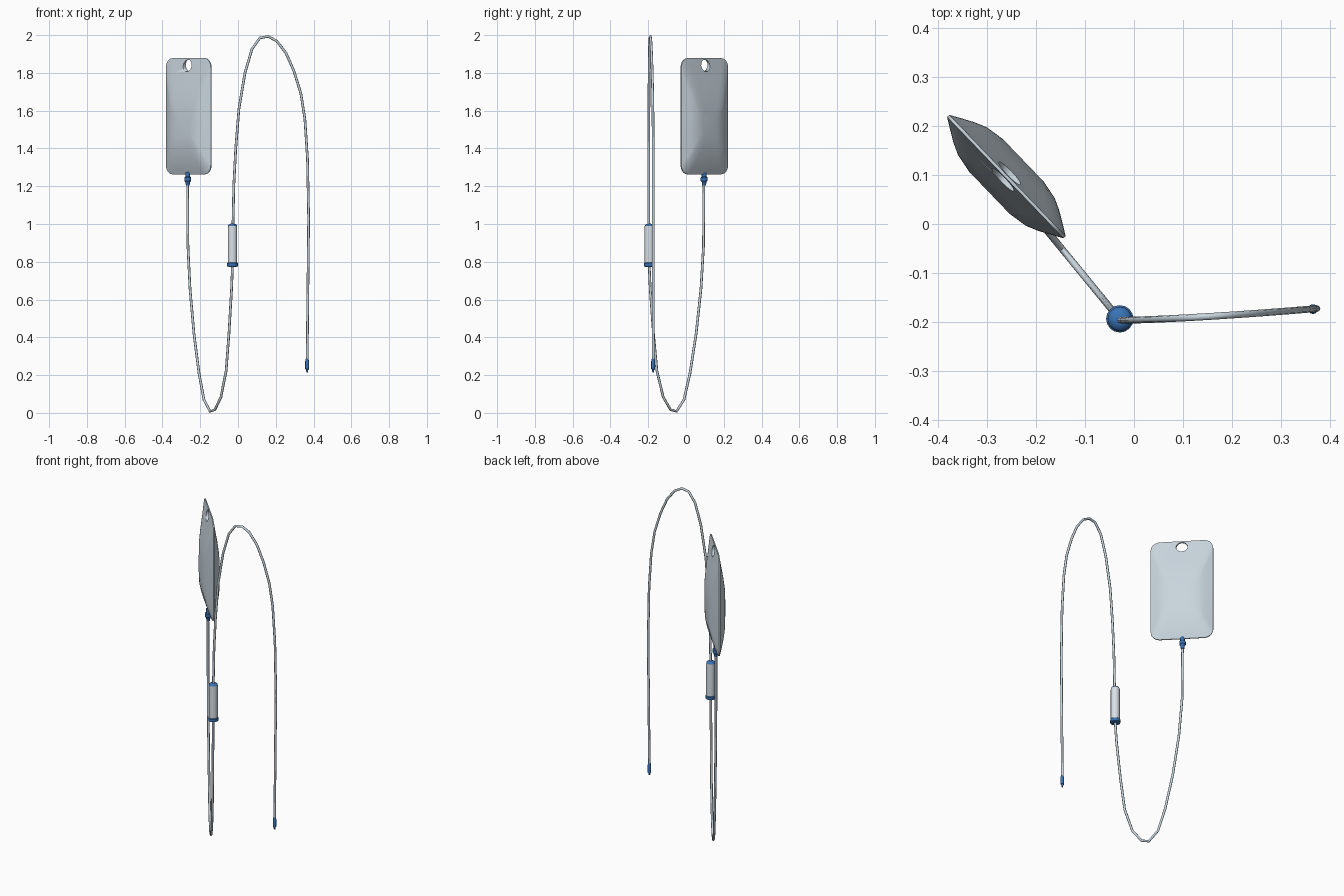
import bpy, bmesh, math
from mathutils import Matrix, Vector

if "Cube" in bpy.data.objects:
    bpy.data.objects.remove(bpy.data.objects["Cube"])


def material(name, rgb):
    m = bpy.data.materials.new(name)
    m.diffuse_color = (*rgb, 1)
    m.use_nodes = True
    m.node_tree.nodes["Principled BSDF"].inputs["Base Color"].default_value = m.diffuse_color
    return m


CLEAR = material("pale_plastic", (0.58, 0.66, 0.72))
WHITE = material("white_plastic", (0.74, 0.80, 0.85))
BLUE = material("blue_plastic", (0.04, 0.17, 0.46))


def activate(ob):
    bpy.ops.object.select_all(action='DESELECT')
    ob.select_set(True)
    bpy.context.view_layer.objects.active = ob


def finish(name, bm, mats, angle=40):
    bmesh.ops.recalc_face_normals(bm, faces=bm.faces)
    me = bpy.data.meshes.new(name)
    bm.to_mesh(me)
    bm.free()
    ob = bpy.data.objects.new(name, me)
    bpy.context.collection.objects.link(ob)
    for m in mats:
        me.materials.append(m)
    activate(ob)
    bpy.ops.object.shade_smooth_by_angle(angle=math.radians(angle))
    return ob


def loft(bm, rings):
    # Closed skin through equal-length loops of points
    loops = [[bm.verts.new(p) for p in r] for r in rings]
    for a, b in zip(loops, loops[1:]):
        for i in range(len(a)):
            j = (i + 1) % len(a)
            bm.faces.new((a[i], a[j], b[j], b[i]))
    bm.faces.new(loops[0])
    bm.faces.new(loops[-1])


def lathe(name, x, y, profile, mats, sides=16):
    bm = bmesh.new()
    loft(bm, [[(x + r * math.cos(2 * math.pi * i / sides),
                y + r * math.sin(2 * math.pi * i / sides), z)
               for i in range(sides)] for r, z in profile])
    return finish(name, bm, mats)


def tube(name, points, radius):
    cu = bpy.data.curves.new(name, 'CURVE')
    cu.dimensions = '3D'
    cu.bevel_depth = radius
    cu.bevel_resolution = 2
    cu.use_fill_caps = True
    sp = cu.splines.new('POLY')
    sp.points.add(len(points) - 1)
    for p, co in zip(sp.points, points):
        p.co = (*co, 1)
    ob = bpy.data.objects.new(name, cu)
    bpy.context.collection.objects.link(ob)
    cu.materials.append(CLEAR)
    activate(ob)
    bpy.ops.object.convert(target='MESH')
    bpy.ops.object.shade_smooth_by_angle(angle=math.radians(50))


# Fluid bag: nested rounded rectangles puffed out on both sides of a flat seam
def rounded_rect(hw, z0, z1, r, n):
    pts = []
    corners = ((hw - r, z1 - r), (r - hw, z1 - r), (r - hw, z0 + r), (hw - r, z0 + r))
    for k, (cu, cz) in enumerate(corners):
        for i in range(6):
            a = math.pi / 2 * (k + i / 5)
            pts.append(bag_frame @ Vector((cu + r * math.cos(a), n, cz + r * math.sin(a))))
    return pts


u = Vector((0.692, -0.721, 0)).normalized()
v = Vector((0.721, 0.692, 0)).normalized()
bag_frame = Matrix(((u.x, v.x, 0, -0.261), (u.y, v.y, 0, 0.097), (0, 0, 1, 0), (0, 0, 0, 1)))
half = [(0.172, 1.263, 1.878, 0.05, 0.003), (0.150, 1.295, 1.80, 0.05, 0.016),
        (0.125, 1.34, 1.73, 0.045, 0.030), (0.100, 1.39, 1.66, 0.04, 0.041),
        (0.060, 1.45, 1.59, 0.03, 0.048)]
bm = bmesh.new()
loft(bm, [rounded_rect(*s[:4], -s[4]) for s in reversed(half)] +
     [rounded_rect(*s) for s in half])
bag = finish("fluid_bag", bm, [CLEAR])

# Hanging hole through the top of the bag
bm = bmesh.new()
bmesh.ops.create_cone(bm, cap_ends=True, segments=16, radius1=0.032, radius2=0.032, depth=0.3,
                      matrix=bag_frame @ Matrix.Translation((0, 0, 1.838))
                      @ Matrix.Rotation(math.pi / 2, 4, 'X'))
cutter = finish("hole_cutter", bm, [CLEAR])
mod = bag.modifiers.new("hanging_hole", 'BOOLEAN')
mod.operation = 'DIFFERENCE'
mod.solver = 'EXACT'
mod.object = cutter
activate(bag)
bpy.ops.object.modifier_apply(modifier=mod.name)
bpy.data.objects.remove(cutter)

# Bag outlet port
lathe("bag_port", -0.266, 0.096,
      [(0.013, 1.275), (0.013, 1.252), (0.018, 1.247), (0.018, 1.228),
       (0.012, 1.222), (0.010, 1.203)], [BLUE], 12)

# Lower tube: hangs from the port and rises to the drip chamber
lower = [(-0.267, 1.22), (-0.265, 0.88), (-0.254, 0.656), (-0.233, 0.418), (-0.206, 0.206),
         (-0.18, 0.069), (-0.148, 0.008), (-0.122, 0.017), (-0.09, 0.085), (-0.063, 0.222),
         (-0.048, 0.418), (-0.034, 0.656), (-0.029, 0.79)]
tube("lower_tube", [(x, 0.095 - 1.22 * (x + 0.267), z) for x, z in lower], 0.007)

# Upper tube: arches over from the drip chamber and falls to the end fitting
upper = [(-0.027, 0.98), (-0.022, 1.21), (-0.012, 1.40), (0.005, 1.61), (0.037, 1.80),
         (0.074, 1.926), (0.116, 1.985), (0.160, 1.993), (0.206, 1.968), (0.254, 1.905),
         (0.296, 1.81), (0.333, 1.69), (0.354, 1.556), (0.368, 1.344), (0.374, 1.03),
         (0.370, 0.656), (0.366, 0.26)]
tube("upper_tube", [(x, -0.197 + 0.024 * (max(x + 0.027, 0) / 0.4) ** 1.4, z)
                    for x, z in upper], 0.007)

# Drip chamber with a blue crown and a blue collar below
lathe("drip_chamber", -0.029, -0.194,
      [(0.025, 0.785), (0.025, 0.980), (0.0245, 0.990)], [WHITE])
lathe("chamber_crown", -0.029, -0.194,
      [(0.0245, 0.990), (0.021, 0.997), (0.012, 1.001), (0.005, 1.002)], [BLUE])
lathe("chamber_collar", -0.029, -0.194,
      [(0.020, 0.773), (0.028, 0.776), (0.028, 0.793), (0.025, 0.796)], [BLUE])

# End fitting
lathe("end_fitting", 0.366, -0.174,
      [(0.004, 0.215), (0.006, 0.228), (0.010, 0.232), (0.010, 0.275), (0.007, 0.287)],
      [BLUE], 12)
